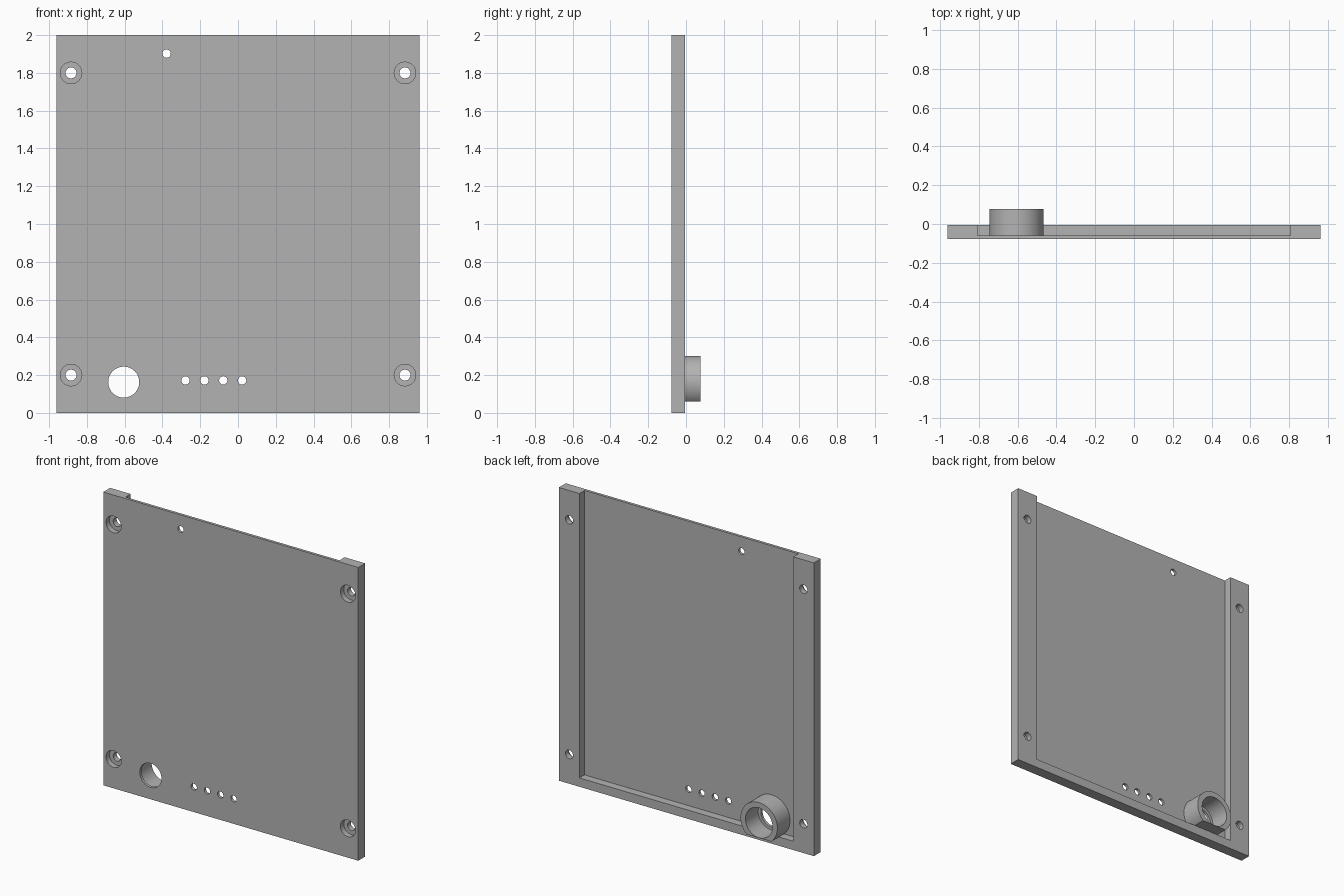
import bpy
import math

if "Cube" in bpy.data.objects:
    bpy.data.objects.remove(bpy.data.objects["Cube"])

# Main depths and sizes
FRONT, FLOOR, BACK, BOSS_END = -0.078, -0.059, -0.004, 0.078
HALF_W, HALF_RECESS, LIP, HEIGHT = 0.962, 0.807, 0.06, 2.0
BOSS_X, BOSS_Z = -0.605, 0.163

grey = bpy.data.materials.new("plain grey")
grey.use_nodes = True
colour = (0.45, 0.45, 0.45, 1)
grey.diffuse_color = colour
grey.node_tree.nodes["Principled BSDF"].inputs["Base Color"].default_value = colour


def box(name, x0, x1, y0, y1, z0, z1):
    bpy.ops.mesh.primitive_cube_add(
        size=1, location=((x0 + x1) / 2, (y0 + y1) / 2, (z0 + z1) / 2))
    ob = bpy.context.object
    ob.name = name
    ob.scale = (x1 - x0, y1 - y0, z1 - z0)
    bpy.ops.object.transform_apply(location=True, rotation=True, scale=True)
    ob.data.materials.append(grey)
    return ob


def rod(name, x, z, radius, y0, y1, sides=48):
    bpy.ops.mesh.primitive_cylinder_add(
        vertices=sides, radius=radius, depth=y1 - y0,
        location=(x, (y0 + y1) / 2, z), rotation=(math.pi / 2, 0, 0))
    ob = bpy.context.object
    ob.name = name
    bpy.ops.object.transform_apply(location=True, rotation=True, scale=True)
    ob.data.materials.append(grey)
    return ob


def combine(target, tool, operation):
    mod = target.modifiers.new(tool.name, "BOOLEAN")
    mod.operation, mod.solver, mod.object = operation, "EXACT", tool
    bpy.context.view_layer.objects.active = target
    bpy.ops.object.modifier_apply(modifier=mod.name)
    bpy.data.objects.remove(tool)


# Panel with side rails and a bottom lip left around the rear recess
panel = box("panel", -HALF_W, HALF_W, FRONT, BACK, 0, HEIGHT)
combine(panel, box("recess", -HALF_RECESS, HALF_RECESS, FLOOR, 0.2, LIP, 2.2), "DIFFERENCE")

# Round rear socket, trimmed flat underneath where it passes the lip
combine(panel, rod("socket", BOSS_X, BOSS_Z, 0.139, -0.068, BOSS_END, 64), "UNION")
combine(panel, box("socket_trim", -0.9, -0.3, BACK, 0.2, -0.1, LIP), "DIFFERENCE")
combine(panel, rod("socket_bore", BOSS_X, BOSS_Z, 0.102, FLOOR, 0.2, 64), "DIFFERENCE")
combine(panel, rod("socket_hole", BOSS_X, BOSS_Z, 0.082, -0.2, 0.2, 64), "DIFFERENCE")

# Counterbored screw holes in the corners
for x in (-0.884, 0.884):
    for z in (0.2, 1.8):
        combine(panel, rod("counterbore", x, z, 0.057, -0.2, FRONT + 0.037), "DIFFERENCE")
        combine(panel, rod("screw_hole", x, z, 0.029, -0.2, 0.2, 32), "DIFFERENCE")

# Row of four small holes and one near the top
for x, z in [(-0.278 + 0.1 * i, 0.172) for i in range(4)] + [(-0.378, 1.902)]:
    combine(panel, rod("small_hole", x, z, 0.022, -0.2, 0.2, 32), "DIFFERENCE")

bpy.ops.object.select_all(action="DESELECT")
panel.select_set(True)
bpy.context.view_layer.objects.active = panel
bpy.ops.object.shade_smooth_by_angle(angle=math.radians(30))
